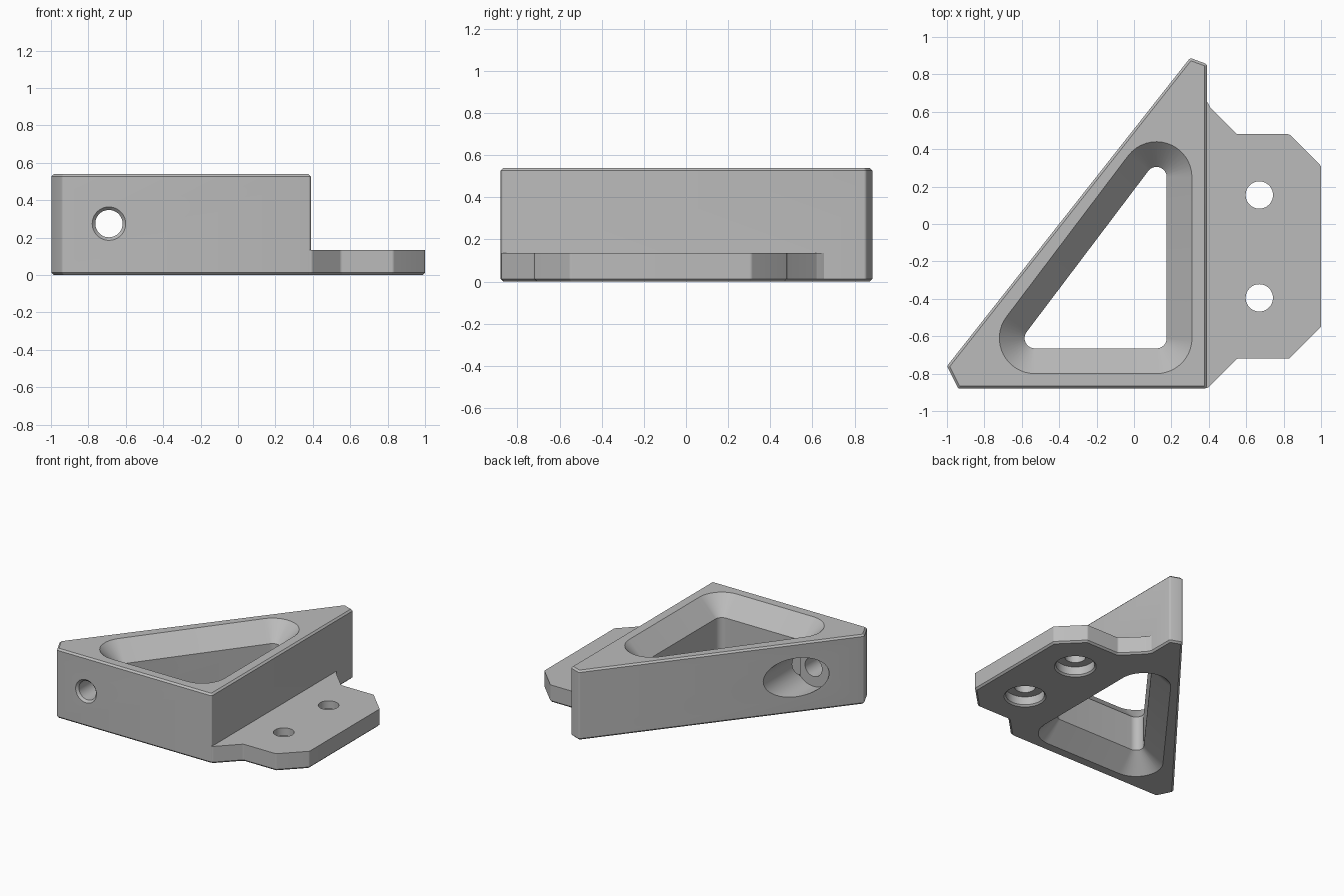
import bpy, bmesh, math
from mathutils import Vector, Matrix

cube = bpy.data.objects.get("Cube")
if cube:
    bpy.data.objects.remove(cube, do_unlink=True)

grey = bpy.data.materials.new("plain grey")
grey.use_nodes = True
colour = (0.5, 0.5, 0.5, 1)
grey.diffuse_color = colour
grey.node_tree.nodes["Principled BSDF"].inputs["Base Color"].default_value = colour


def polar(radius, angle):
    return Vector((radius * math.cos(angle), radius * math.sin(angle)))


def fillet(points, radius, steps=6):
    """Round every corner of a closed outline."""
    pts = [Vector(p) for p in points]
    out = []
    for i, p in enumerate(pts):
        a = (pts[i - 1] - p).normalized()
        b = (pts[(i + 1) % len(pts)] - p).normalized()
        half = a.angle(b) / 2
        reach = radius / math.tan(half)
        start, end = p + a * reach, p + b * reach
        centre = p + (a + b).normalized() * (radius / math.sin(half))
        for k in range(steps + 1):
            d = start.lerp(end, k / steps) - centre
            out.append(centre + d.normalized() * radius)
    return out


def inset(pts, amount):
    """Shrink a counter-clockwise outline with mitred corners."""
    out = []
    for i, p in enumerate(pts):
        a = (p - pts[i - 1]).normalized()
        b = (pts[(i + 1) % len(pts)] - p).normalized()
        na, nb = Vector((-a.y, a.x)), Vector((-b.y, b.x))
        out.append(p + (na + nb) * (amount / (1 + na.dot(nb))))
    return out


def circle(centre, radius, steps=48):
    return [Vector(centre) + polar(radius, math.tau * k / steps) for k in range(steps)]


def round_hull(centres, radius, steps=16):
    """Outline at one radius around counter-clockwise centres."""
    cs = [Vector(c) for c in centres]
    out = []
    for i, c in enumerate(cs):
        a, b = c - cs[i - 1], cs[(i + 1) % len(cs)] - c
        start = math.atan2(-a.x, a.y)
        turn = (math.atan2(-b.x, b.y) - start) % math.tau
        out += [c + polar(radius, start + turn * k / steps) for k in range(steps + 1)]
    return out


def loft(name, rings):
    """Skin a stack of (outline, height) rings into a closed solid."""
    bm = bmesh.new()
    loops = [[bm.verts.new((p.x, p.y, z)) for p in outline] for outline, z in rings]
    for low, high in zip(loops, loops[1:]):
        for i in range(len(low)):
            j = (i + 1) % len(low)
            bm.faces.new((low[i], low[j], high[j], high[i]))
    bm.faces.new(loops[0][::-1])
    bm.faces.new(loops[-1])
    mesh = bpy.data.meshes.new(name)
    bm.to_mesh(mesh)
    bm.free()
    mesh.materials.append(grey)
    obj = bpy.data.objects.new(name, mesh)
    bpy.context.scene.collection.objects.link(obj)
    return obj


def combine(target, tool, operation):
    """Bake a boolean, trying the next solver if one returns nothing."""
    mod = target.modifiers.new("join", "BOOLEAN")
    mod.operation, mod.object = operation, tool
    for solver in ("EXACT", "MANIFOLD", "FLOAT"):
        mod.solver = solver
        bpy.context.view_layer.update()
        graph = bpy.context.evaluated_depsgraph_get()
        mesh = bpy.data.meshes.new_from_object(target.evaluated_get(graph))
        if len(mesh.polygons):
            break
    target.modifiers.clear()
    target.data = mesh
    bpy.data.objects.remove(tool, do_unlink=True)


# Triangular block with chamfered top and bottom edges
HEIGHT, PLATE, BEVEL = 0.54, 0.135, 0.013
block = fillet([(-1, -0.76), (-0.94, -0.88), (0.39, -0.88), (0.39, 0.855), (0.3, 0.888)], 0.015, 3)
bracket = loft("corner_bracket", [(inset(block, BEVEL), 0), (block, BEVEL),
                                  (block, HEIGHT - BEVEL), (inset(block, BEVEL), HEIGHT)])

# Mounting flange, chamfered underneath only
flange = fillet([(0.34, -0.877), (0.395, -0.877), (0.55, -0.72), (0.83, -0.72), (1, -0.55),
                 (1, 0.31), (0.83, 0.48), (0.55, 0.48), (0.41, 0.62), (0.385, 0.665), (0.34, 0.665)], 0.02)
plate = loft("mounting_flange", [(inset(flange, BEVEL), 0), (flange, BEVEL), (flange, PLATE)])
combine(bracket, plate, "UNION")

# Rounded triangular opening, flared at both ends
corners = [(-0.53, -0.61), (0.12, -0.61), (0.12, 0.25)]
FLARE, OVER = 0.135, 0.02
wide, narrow = round_hull(corners, 0.19 + OVER), round_hull(corners, 0.19 - FLARE)
opening = loft("opening_cutter", [(wide, -OVER), (narrow, FLARE),
                                  (narrow, HEIGHT - FLARE), (wide, HEIGHT + OVER)])
combine(bracket, opening, "DIFFERENCE")


def drill(name, centre, steps, turn=False):
    tool = loft(name, [(circle(centre, r), z) for r, z in steps])
    if turn:
        tool.data.transform(Matrix.Rotation(-math.pi / 2, 4, "X"))
    combine(bracket, tool, "DIFFERENCE")


# Flange screw holes with counterbores underneath
for y in (-0.395, 0.155):
    drill("screw_cutter", (0.67, y), [(0.16, -0.012), (0.136, 0.012), (0.136, 0.075),
                                      (0.073, 0.075), (0.073, 0.2)])

# Cross hole from the front, counterbored from the slanted side
drill("cross_cutter", (-0.69, -0.275), [(0.106, -0.897), (0.073, -0.863), (0.073, -0.58),
                                        (0.15, -0.58), (0.15, 0.3)], turn=True)

bpy.ops.object.select_all(action="DESELECT")
bracket.select_set(True)
bpy.context.view_layer.objects.active = bracket
bpy.ops.object.shade_smooth_by_angle(angle=math.radians(30))
